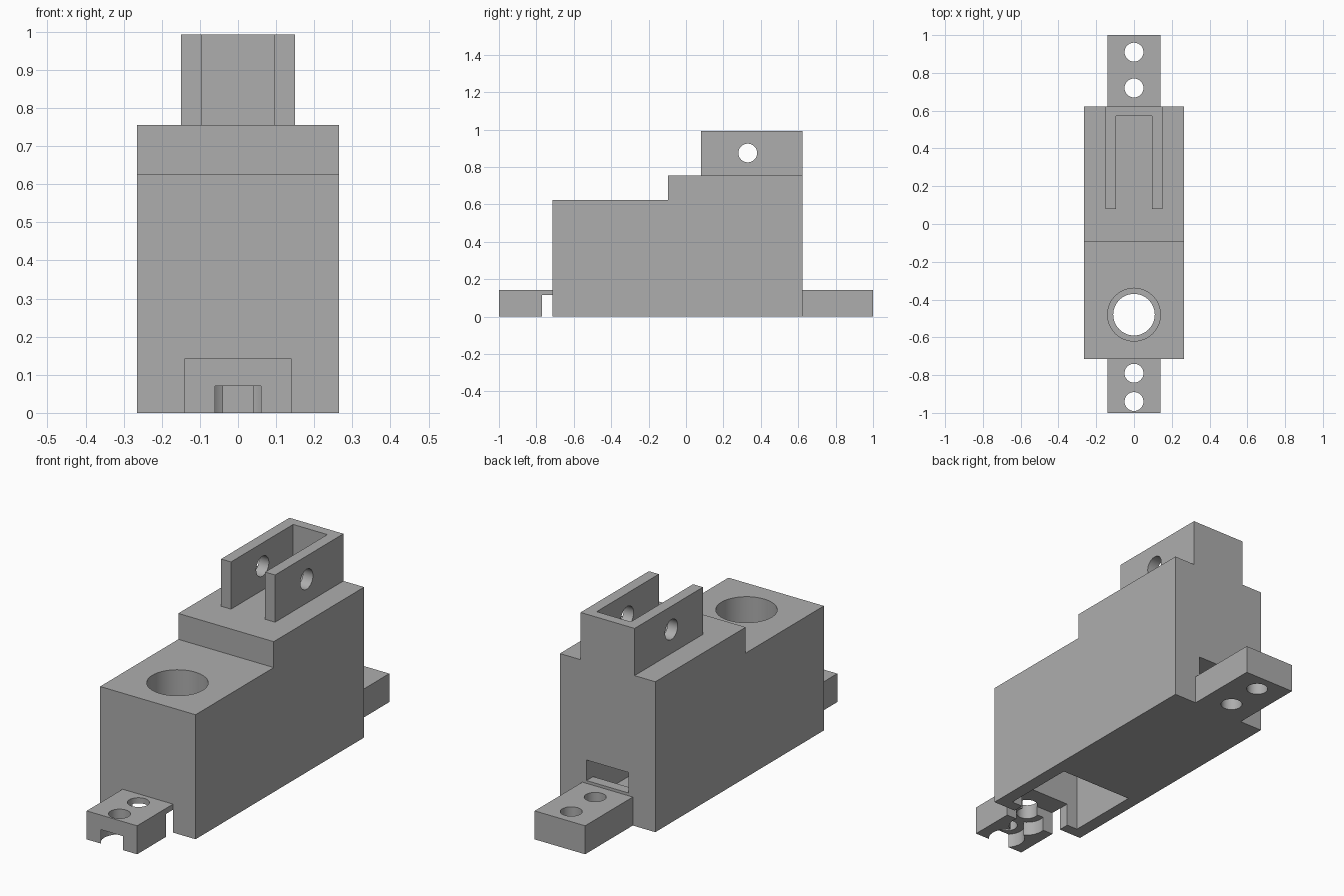
import bpy, bmesh
from mathutils import Matrix

old = bpy.data.objects.get("Cube")
if old:
    bpy.data.objects.remove(old, do_unlink=True)

grey = bpy.data.materials.new("plain grey")
grey.use_nodes = True
colour = (0.42, 0.42, 0.42, 1)
grey.diffuse_color = colour
grey.node_tree.nodes["Principled BSDF"].inputs["Base Color"].default_value = colour


def make(name, bm):
    bmesh.ops.recalc_face_normals(bm, faces=bm.faces)
    mesh = bpy.data.meshes.new(name)
    bm.to_mesh(mesh)
    bm.free()
    mesh.materials.append(grey)
    obj = bpy.data.objects.new(name, mesh)
    bpy.context.collection.objects.link(obj)
    return obj


def prism(name, points, direction):
    """Extrude a flat outline along a direction."""
    bm = bmesh.new()
    face = bm.faces.new([bm.verts.new(p) for p in points])
    out = bmesh.ops.extrude_face_region(bm, geom=[face])
    verts = [g for g in out["geom"] if isinstance(g, bmesh.types.BMVert)]
    bmesh.ops.translate(bm, verts=verts, vec=direction)
    return make(name, bm)


def box(name, half_x, y0, y1, z0, z1):
    outline = [(-half_x, y0, z0), (-half_x, y1, z0), (-half_x, y1, z1), (-half_x, y0, z1)]
    return prism(name, outline, (2 * half_x, 0, 0))


def cylinder(name, radius, y, z0, z1):
    bm = bmesh.new()
    bmesh.ops.create_cone(bm, cap_ends=True, segments=48, radius1=radius, radius2=radius,
                          depth=z1 - z0, matrix=Matrix.Translation((0, y, (z0 + z1) / 2)))
    return make(name, bm)


def cut(target, *cutters):
    """Subtract each cutter in turn, then discard it."""
    for cutter in cutters:
        cutter.hide_render = True
        mod = target.modifiers.new("cut", 'BOOLEAN')
        mod.operation = 'DIFFERENCE'
        mod.solver = 'EXACT'
        mod.object = cutter
        bpy.context.view_layer.objects.active = target
        bpy.ops.object.modifier_apply(modifier=mod.name)
        bpy.data.objects.remove(cutter, do_unlink=True)


# Stepped body
FRONT, BACK, STEP = -0.715, 0.622, -0.095
side = [(FRONT, 0), (BACK, 0), (BACK, 0.755), (STEP, 0.755), (STEP, 0.625), (FRONT, 0.625)]
body = prism("body", [(-0.265, y, z) for y, z in side], (0.53, 0, 0))
cut(body,
    box("chamber", 0.2, -0.66, -0.28, -0.1, 0.38),
    box("front_opening", 0.14, -0.8, -0.6, -0.1, 0.115),
    cylinder("through_bore", 0.11, -0.48, 0.3, 0.7),
    cylinder("wide_bore", 0.14, -0.48, 0.43, 0.7),
    box("rear_pocket", 0.117, 0.2, 0.57, 0.05, 0.26),
    box("rear_slot", 0.117, 0.5, 0.7, 0.157, 0.26))

# U-shaped clevis with a cross pin hole
u_shape = [(-0.15, 0.08), (-0.095, 0.08), (-0.095, 0.573), (0.095, 0.573),
           (0.095, 0.08), (0.15, 0.08), (0.15, BACK), (-0.15, BACK)]
clevis = prism("clevis", [(x, y, 0.755) for x, y in u_shape], (0, 0, 0.237))
pin = cylinder("pin_hole", 0.05, 0, -0.3, 0.3)
pin.data.transform(Matrix.Translation((0, 0.33, 0.875)) @ Matrix.Rotation(1.5707963, 4, 'Y'))
cut(clevis, pin)

# Rear mounting tab
rear_tab = box("rear_tab", 0.14, BACK, 1, 0, 0.143)
cut(rear_tab, *[cylinder("hole", 0.05, y, -0.1, 0.3) for y in (0.72, 0.91)])

# Front mounting tab with a relief gap, counterbores and a connecting slot below
front_tab = box("front_tab", 0.14, -1, FRONT, 0, 0.143)
cut(front_tab, box("gap", 0.3, -0.77, -0.6, -0.1, 0.115),
    box("slot", 0.03, -1.1, -0.7, -0.1, 0.07))
for y in (-0.79, -0.94):
    cut(front_tab, cylinder("counterbore", 0.085, y, -0.1, 0.07),
        cylinder("hole", 0.05, y, -0.1, 0.3))

# Smooth the bores while keeping the edges crisp
bpy.ops.object.select_all(action='DESELECT')
for obj in (body, clevis, rear_tab, front_tab):
    obj.select_set(True)
bpy.context.view_layer.objects.active = body
bpy.ops.object.shade_smooth_by_angle()
